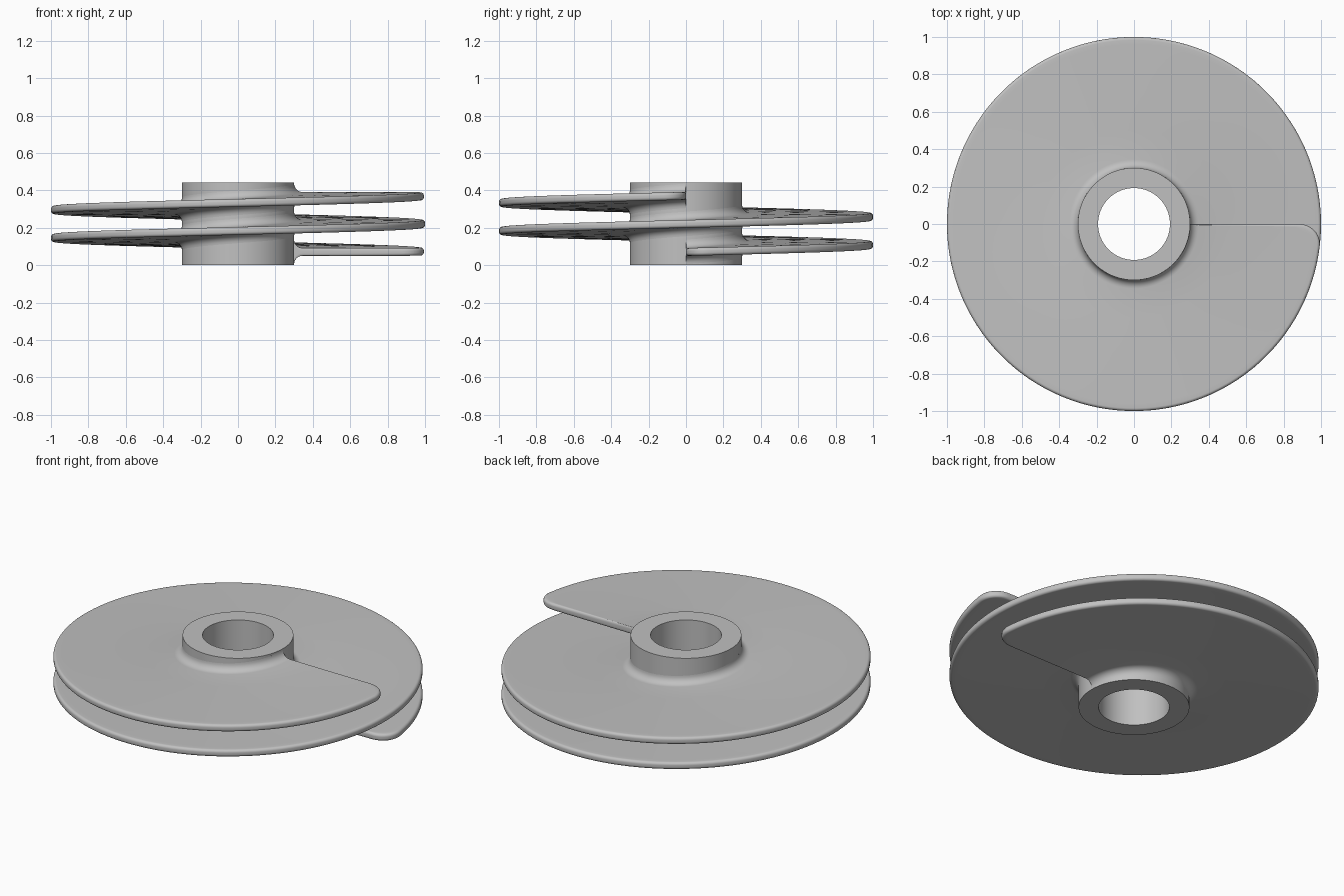
import bpy
import bmesh
import math

cube = bpy.data.objects.get("Cube")
if cube:
    bpy.data.objects.remove(cube, do_unlink=True)

HUB_R, BORE_R, HUB_H = 0.30, 0.192, 0.442
RIM_R, PITCH, START_Z, TURNS = 1.0, 0.15, 0.071, 2
HALF, ROUND, FILLET, CORNER = 0.021, 0.016, 0.045, 0.12

steel = bpy.data.materials.new("light grey metal")
steel.use_nodes = True
steel.diffuse_color = (0.53, 0.53, 0.53, 1)
steel.node_tree.nodes["Principled BSDF"].inputs["Base Color"].default_value = steel.diffuse_color


def finish(bm, name):
    """Turn a bmesh into a smooth object with crisp edges."""
    bmesh.ops.recalc_face_normals(bm, faces=bm.faces)
    mesh = bpy.data.meshes.new(name)
    bm.to_mesh(mesh)
    bm.free()
    mesh.materials.append(steel)
    obj = bpy.data.objects.new(name, mesh)
    bpy.context.collection.objects.link(obj)
    bpy.ops.object.select_all(action="DESELECT")
    obj.select_set(True)
    bpy.context.view_layer.objects.active = obj
    bpy.ops.object.shade_smooth_by_angle(angle=math.radians(35))
    return obj


def bridge(bm, rings, closed):
    """Join matching rings of vertices with quads."""
    pairs = list(zip(rings, rings[1:]))
    if closed:
        pairs.append((rings[-1], rings[0]))
    for a, b in pairs:
        for i in range(len(a)):
            j = (i + 1) % len(a)
            bm.faces.new((a[i], a[j], b[j], b[i]))


def quarter(depth, radius):
    """Drop of a quarter-round edge at a distance from its border."""
    gap = max(0.0, radius - max(0.0, depth))
    return radius - math.sqrt(max(0.0, radius ** 2 - gap ** 2))


def hub():
    bm = bmesh.new()
    rings = []
    for i in range(128):
        a = math.tau * i / 128
        section = ((BORE_R, 0), (HUB_R, 0), (HUB_R, HUB_H), (BORE_R, HUB_H))
        rings.append([bm.verts.new((r * math.cos(a), r * math.sin(a), z)) for r, z in section])
    bridge(bm, rings, True)
    finish(bm, "hub")


def half_thickness(r, s):
    """Blade half thickness: rounded border plus the fillet at the hub."""
    inner = RIM_R - CORNER
    if s < CORNER and r > inner:
        depth = CORNER - math.hypot(CORNER - s, r - inner)
    else:
        depth = min(s, RIM_R - r)
    return HALF - quarter(depth, ROUND) + quarter(r - HUB_R, FILLET)


def flight():
    bm = bmesh.new()
    sweep = math.tau * TURNS

    # Slices crowd together at the rounded ends
    ease = [1 - math.cos(math.pi / 2 * k / 12) for k in range(13)]
    ends = sorted({ROUND * e for e in ease[::2]} | {CORNER * e for e in ease})
    steps = 120 * TURNS
    span = sweep - 2 * CORNER
    angles = ends + [CORNER + span * k / steps for k in range(1, steps)]
    angles += [sweep - e for e in reversed(ends)]

    rings = []
    for a in angles:
        s = max(0.0, min(a, sweep - a))
        reach = RIM_R - CORNER + math.sqrt(max(0.0, CORNER ** 2 - max(0.0, CORNER - s) ** 2))
        radii = [HUB_R - 0.02]
        radii += [HUB_R + FILLET * (1 - math.cos(math.pi / 2 * k / 7)) for k in range(8)]
        radii += [0.5, 0.7, reach - 0.08, reach - 0.04]
        radii += [reach - ROUND * (1 - math.cos(math.pi / 2 * k / 6)) for k in range(6, -1, -1)]
        mid = START_Z + PITCH * a / math.tau
        section = [(r, mid + half_thickness(r, s)) for r in radii]
        section += [(r, mid - half_thickness(r, s)) for r in reversed(radii)]
        rings.append([bm.verts.new((r * math.cos(a), r * math.sin(a), z)) for r, z in section])
    bridge(bm, rings, False)

    # Flat end caps
    for ring in (rings[0], rings[-1]):
        n = len(ring)
        for i in range(n // 2 - 1):
            bm.faces.new((ring[i], ring[i + 1], ring[n - 2 - i], ring[n - 1 - i]))
    finish(bm, "helical_flight")


hub()
flight()
